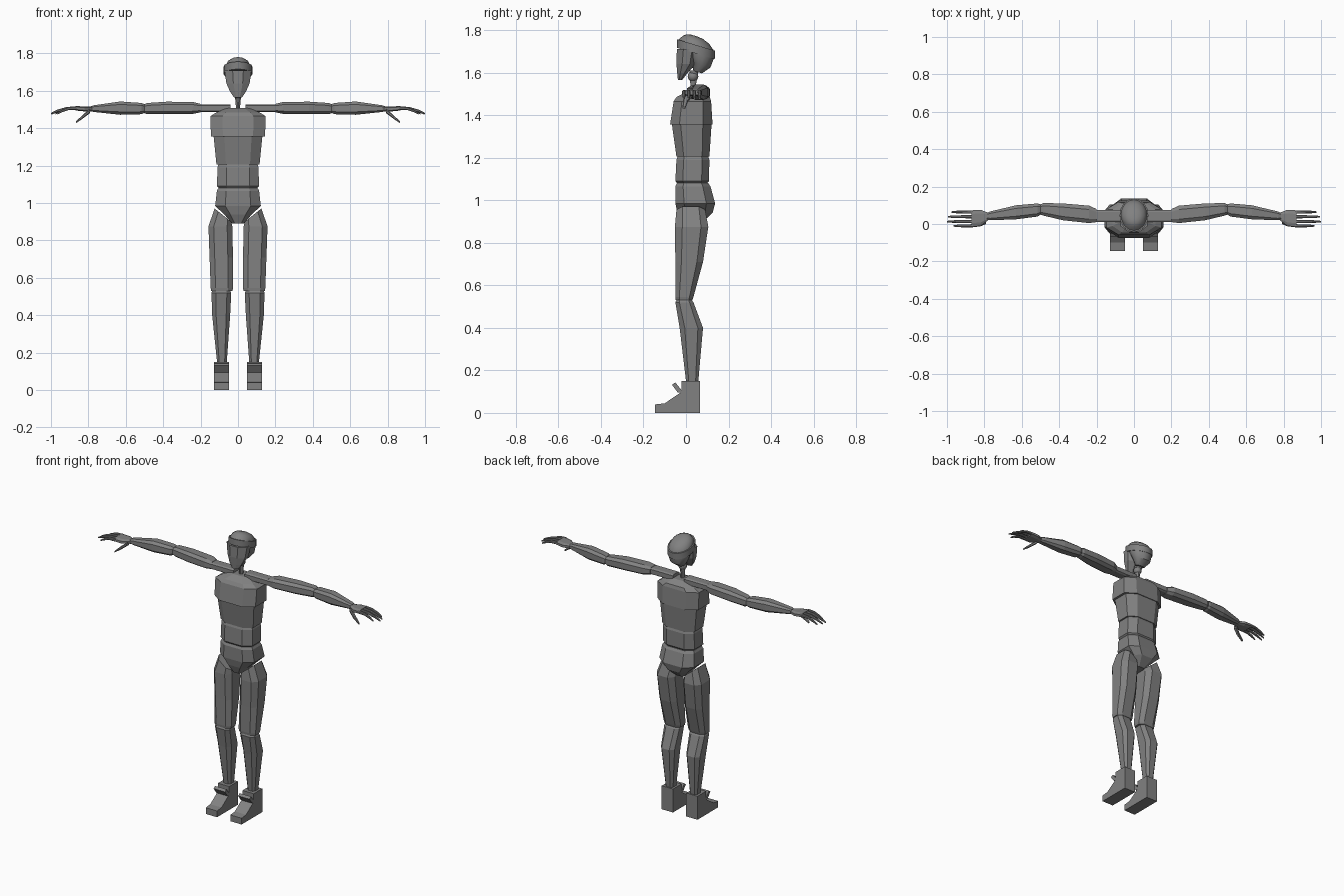
import bpy, bmesh, math
from mathutils import Vector

if "Cube" in bpy.data.objects:
    bpy.data.objects.remove(bpy.data.objects["Cube"])

GREY = (0.22, 0.22, 0.22, 1)
grey = bpy.data.materials.new("mid grey")
grey.use_nodes = True
grey.diffuse_color = GREY
grey.node_tree.nodes["Principled BSDF"].inputs["Base Color"].default_value = GREY


def finish(name, bm, smooth=False):
    bmesh.ops.recalc_face_normals(bm, faces=bm.faces)
    mesh = bpy.data.meshes.new(name)
    bm.to_mesh(mesh)
    bm.free()
    mesh.materials.append(grey)
    obj = bpy.data.objects.new(name, mesh)
    bpy.context.collection.objects.link(obj)
    if smooth:
        bpy.ops.object.select_all(action="DESELECT")
        obj.select_set(True)
        bpy.context.view_layer.objects.active = obj
        bpy.ops.object.shade_smooth_by_angle(angle=math.radians(35))
    return obj


def outline(u0, u1, v0, v1, cut, sides):
    """Chamfered rectangle, or an ellipse when sides is given."""
    if sides:
        cu, cv = (u0 + u1) / 2, (v0 + v1) / 2
        turns = [2 * math.pi * i / sides for i in range(sides)]
        return [(cu + (u1 - cu) * math.cos(a), cv + (v1 - cv) * math.sin(a)) for a in turns]
    a, b = (u1 - u0) * cut, (v1 - v0) * cut
    return [(u0 + a, v0), (u1 - a, v0), (u1, v0 + b), (u1, v1 - b),
            (u1 - a, v1), (u0 + a, v1), (u0, v1 - b), (u0, v0 + b)]


def loft(name, sections, axis="z", cut=0.22, sides=0, tilt=0, side=1, smooth=False):
    """Skin sections (t, u0, u1, v0, v1, slope); tilt shears z along y."""
    bm = bmesh.new()
    rings = []
    for t, u0, u1, v0, v1, *slope in sections:
        ring = []
        for u, v in outline(u0, u1, v0, v1, cut, sides):
            if axis == "z":
                rise = slope[0] * (u - (u0 + u1) / 2) if slope else 0
                co = (u * side, v, t + rise + tilt * (v - 0.045))
            else:
                co = (t * side, u, v)
            ring.append(bm.verts.new(co))
        rings.append(ring)
    for a, b in zip(rings, rings[1:]):
        for i in range(len(a)):
            j = (i + 1) % len(a)
            bm.faces.new((a[i], a[j], b[j], b[i]))
    bm.faces.new(rings[0])
    bm.faces.new(rings[-1])
    return finish(name, bm, smooth)


def extrude_profile(name, points, x0, x1, side):
    """Extrude a (y, z) side profile across x."""
    bm = bmesh.new()
    face = bm.faces.new([bm.verts.new((x0 * side, y, z)) for y, z in points])
    moved = bmesh.ops.extrude_face_region(bm, geom=[face])["geom"]
    verts = [e for e in moved if isinstance(e, bmesh.types.BMVert)]
    bmesh.ops.translate(bm, verts=verts, vec=((x1 - x0) * side, 0, 0))
    return finish(name, bm)


def ball(name, center, radius):
    bm = bmesh.new()
    bmesh.ops.create_uvsphere(bm, u_segments=12, v_segments=8, radius=radius)
    bmesh.ops.translate(bm, verts=bm.verts, vec=Vector(center))
    return finish(name, bm, True)


def sym(z, w, y0, y1):
    return (z, -w, w, y0, y1)


# Torso blocks
loft("chest", [sym(1.355, 0.145, -0.075, 0.125), sym(1.465, 0.147, -0.058, 0.118),
               sym(1.485, 0.115, -0.045, 0.112), sym(1.508, 0.06, 0.0, 0.075)])
loft("ribs", [sym(1.205, 0.115, -0.045, 0.11), sym(1.355, 0.13, -0.066, 0.12)])
loft("waist", [sym(1.08, 0.102, -0.042, 0.1), sym(1.09, 0.112, -0.05, 0.108),
               sym(1.19, 0.11, -0.045, 0.11), sym(1.205, 0.105, -0.04, 0.105)])
loft("pelvis", [sym(0.89, 0.03, -0.02, 0.07), sym(0.94, 0.075, -0.04, 0.125),
                sym(0.985, 0.122, -0.05, 0.137), sym(1.065, 0.113, -0.05, 0.115),
                sym(1.08, 0.105, -0.043, 0.105)])

# Neck
loft("neck", [sym(1.49, 0.01, 0.02, 0.045), sym(1.54, 0.013, 0.02, 0.047),
              sym(1.61, 0.022, 0.015, 0.06)], sides=10, smooth=True)
ball("neck_joint", (0, 0.033, 1.582), 0.025)

# Head: face wedge, skull, tilted headband
loft("face", [sym(1.565, 0.022, -0.038, -0.018), sym(1.595, 0.042, -0.041, 0.005),
              sym(1.64, 0.062, -0.045, 0.045), sym(1.71, 0.072, -0.043, 0.06)], cut=0.3)
loft("skull", [sym(1.605, 0.03, 0.035, 0.075), sym(1.645, 0.058, 0.025, 0.115),
               sym(1.69, 0.07, -0.01, 0.13), sym(1.73, 0.07, -0.035, 0.13),
               sym(1.755, 0.056, -0.015, 0.108), sym(1.768, 0.035, 0.005, 0.08),
               sym(1.772, 0.012, 0.025, 0.055)],
     sides=16, tilt=-0.3, smooth=True)
loft("headband", [sym(1.69, 0.077, -0.043, 0.135), sym(1.73, 0.077, -0.043, 0.137)],
     sides=16, tilt=-0.3, smooth=True)

for side, label in ((1, "left_"), (-1, "right_")):
    # Arm, as sections along x with (y, z) extents
    loft(label + "shoulder_bar", [(0.04, 0.01, 0.075, 1.487, 1.528),
                                  (0.2, 0.01, 0.075, 1.487, 1.528)], "x", 0.15, side=side)
    loft(label + "upper_arm", [(0.2, 0.01, 0.08, 1.485, 1.53), (0.24, 0.005, 0.098, 1.477, 1.54),
                               (0.38, 0.02, 0.11, 1.475, 1.542), (0.485, 0.045, 0.112, 1.475, 1.535),
                               (0.5, 0.05, 0.105, 1.48, 1.528)], "x", side=side)
    loft(label + "forearm", [(0.5, 0.05, 0.105, 1.482, 1.528), (0.515, 0.04, 0.11, 1.475, 1.535),
                             (0.63, 0.025, 0.1, 1.472, 1.543), (0.77, 0.02, 0.067, 1.487, 1.523),
                             (0.785, 0.024, 0.06, 1.49, 1.518)], "x", side=side)
    loft(label + "palm", [(0.78, 0.02, 0.06, 1.49, 1.515), (0.82, -0.01, 0.076, 1.49, 1.516),
                          (0.87, -0.016, 0.073, 1.495, 1.519)], "x", side=side)
    # Fingers curve downward to their tips
    for finger, y, tip in (("little", 0.064, 0.975), ("ring", 0.039, 0.995),
                           ("middle", 0.013, 1.0), ("index", -0.01, 0.965)):
        steps = []
        for k, drop, r in ((0, 0, 0.009), (0.4, 0.002, 0.008), (0.75, 0.015, 0.007), (1, 0.03, 0.004)):
            z = 1.508 - drop
            steps.append((0.86 + (tip - 0.86) * k, y - r, y + r, z - r, z + r))
        loft(label + finger + "_finger", steps, "x", 0.25, side=side)
    loft(label + "thumb", [(0.79, 0.0, 0.03, 1.482, 1.505), (0.825, -0.014, 0.008, 1.455, 1.476),
                           (0.865, -0.016, -0.004, 1.428, 1.438)], "x", 0.25, side=side)

    # Leg, with a thigh top that slopes up to the hip
    loft(label + "thigh", [(0.53, 0.03, 0.143, -0.048, 0.03), (0.545, 0.026, 0.146, -0.05, 0.035),
                           (0.71, 0.027, 0.152, -0.05, 0.08), (0.875, 0.03, 0.158, -0.052, 0.105),
                           (0.935, 0.035, 0.125, -0.045, 0.09, 0.8)], side=side)
    loft(label + "calf", [(0.15, 0.06, 0.112, 0.0, 0.058), (0.4, 0.042, 0.138, -0.03, 0.08),
                          (0.52, 0.036, 0.142, -0.05, 0.035), (0.53, 0.042, 0.137, -0.045, 0.028)], side=side)
    extrude_profile(label + "foot", [(0.065, 0), (0.065, 0.15), (-0.022, 0.15), (-0.022, 0.098),
                                     (-0.1, 0.045), (-0.145, 0.04), (-0.145, 0)], 0.047, 0.127, side)
    extrude_profile(label + "foot_flap", [(-0.022, 0.095), (-0.038, 0.095), (-0.066, 0.132),
                                          (-0.05, 0.143), (-0.022, 0.108)], 0.047, 0.127, side)
